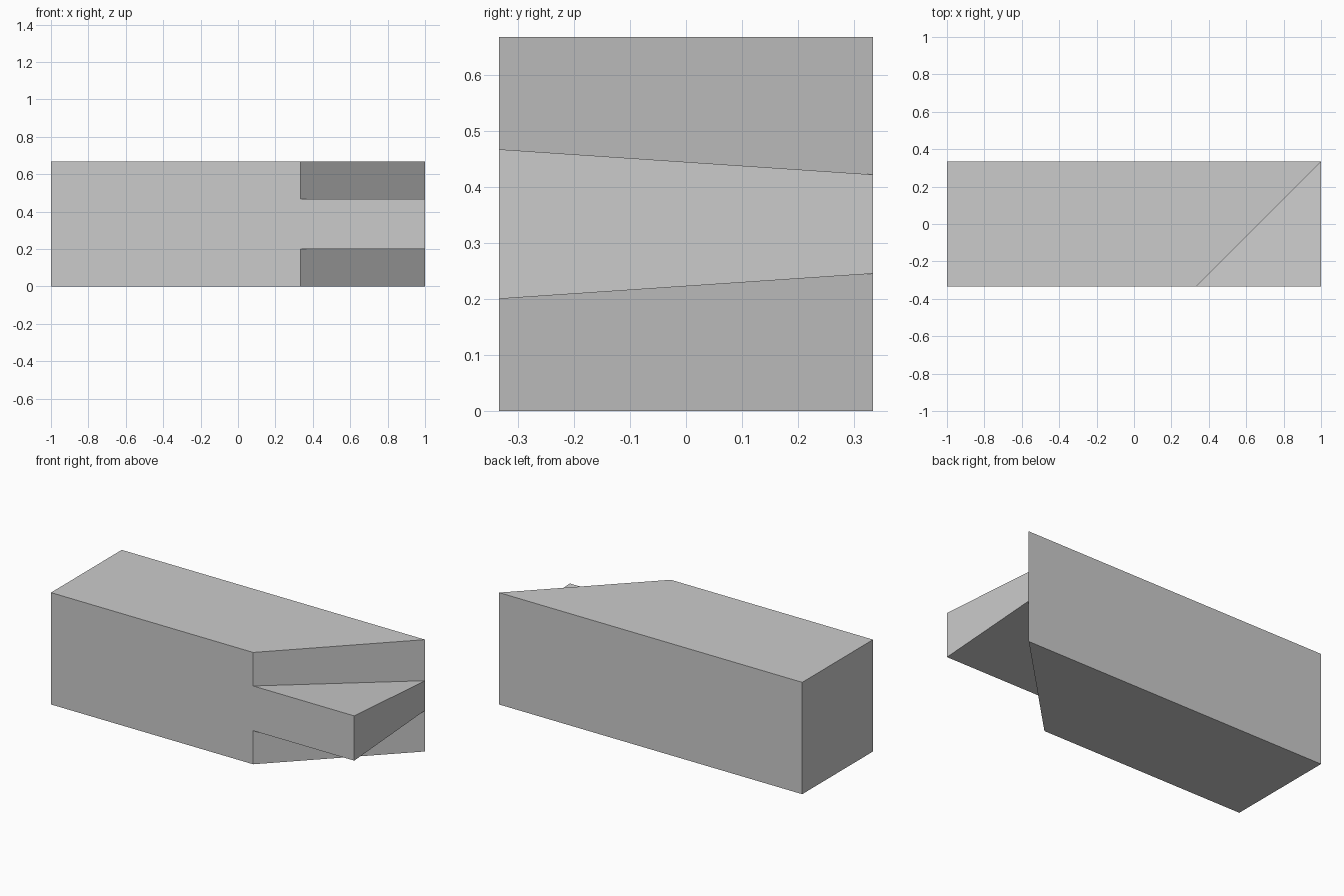
import bpy
import bmesh

default_cube = bpy.data.objects.get("Cube")
if default_cube:
    bpy.data.objects.remove(default_cube, do_unlink=True)

H = 1 / 3                    # half depth of the beam
HEIGHT = 2 * H
FRONT_LEVELS = (0, 0.2, HEIGHT - 0.2, HEIGHT)
BACK_LEVELS = (0, 0.245, HEIGHT - 0.245, HEIGHT)

grey = bpy.data.materials.new("plain grey")
grey.use_nodes = True
colour = (0.6, 0.6, 0.6, 1)
grey.diffuse_color = colour
grey.node_tree.nodes["Principled BSDF"].inputs["Base Color"].default_value = colour

bm = bmesh.new()


def column(x, y, levels):
    """Stack of corner points, from the bottom up."""
    return [bm.verts.new((x, y, z)) for z in levels]


# Corners of the beam, the mitre and the tapered tongue
end_front = column(-1, -H, (0, HEIGHT))
end_back = column(-1, H, (0, HEIGHT))
mitre_front = column(H, -H, FRONT_LEVELS)
mitre_back = column(1, H, BACK_LEVELS)
tongue_tip = column(1, -H, FRONT_LEVELS[1:3])

# Top and bottom of the beam
for i in (0, -1):
    bm.faces.new((end_front[i], mitre_front[i], mitre_back[i], end_back[i]))

# Square end, back, and front running on into the tongue
bm.faces.new(end_front + end_back[::-1])
bm.faces.new(end_back + mitre_back[::-1])
bm.faces.new(end_front + mitre_front[:1:-1] + tongue_tip[::-1] + mitre_front[1::-1])

# Mitred shoulders above and below the tongue
for low in (0, 2):
    bm.faces.new(mitre_front[low:low + 2] + mitre_back[low:low + 2][::-1])

# Sloping faces and end of the tongue
for i in (0, 1):
    bm.faces.new((mitre_front[i + 1], tongue_tip[i], mitre_back[i + 1]))
bm.faces.new(tongue_tip + mitre_back[2:0:-1])

bmesh.ops.recalc_face_normals(bm, faces=bm.faces)
mesh = bpy.data.meshes.new("mitred_beam")
bm.to_mesh(mesh)
bm.free()
mesh.materials.append(grey)
beam = bpy.data.objects.new("mitred_beam", mesh)
bpy.context.collection.objects.link(beam)
